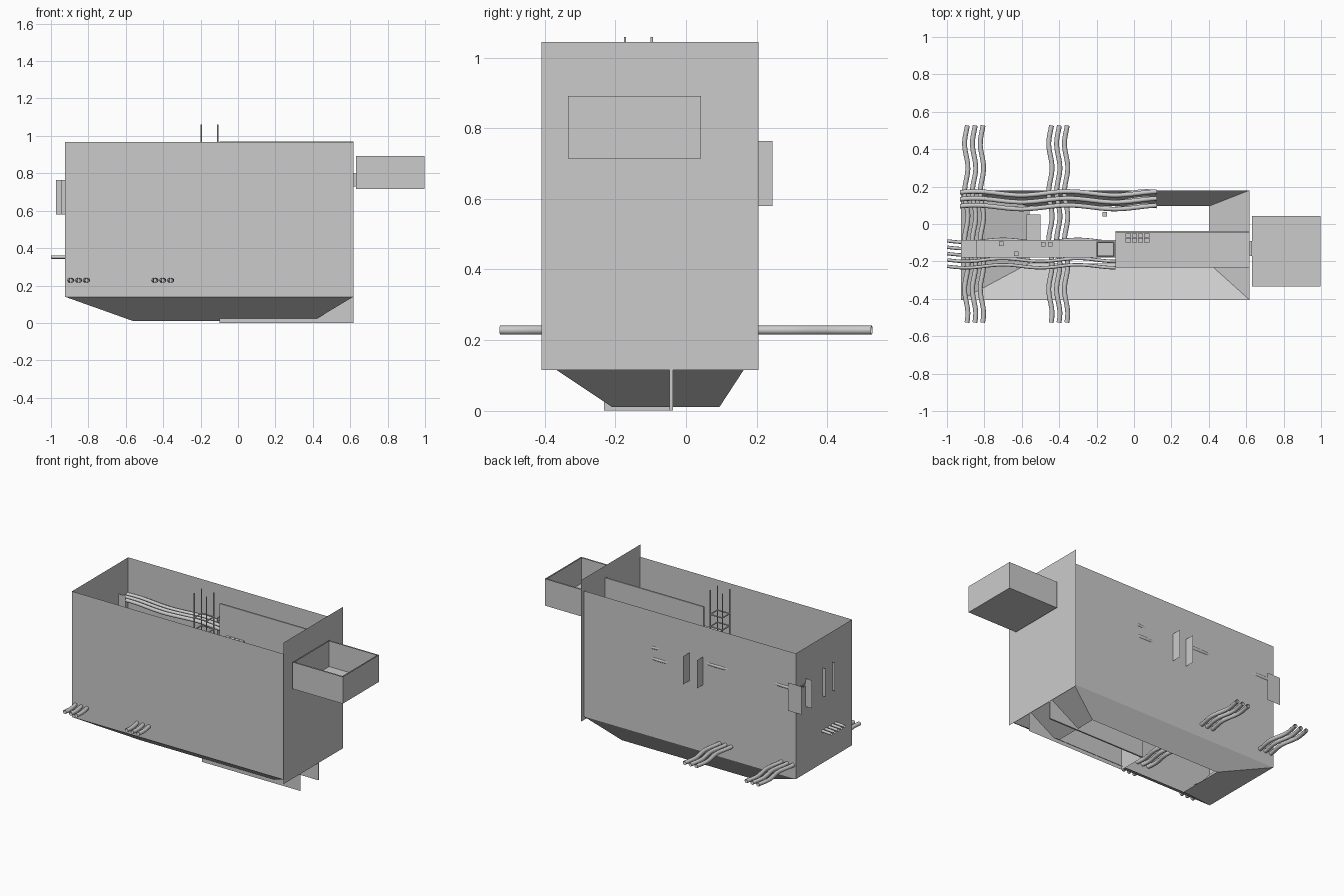
import bpy, math

if "Cube" in bpy.data.objects:
    bpy.data.objects.remove(bpy.data.objects["Cube"])

def mesh(name, verts, faces):
    me = bpy.data.meshes.new(name)
    me.from_pydata(verts, [], faces)
    ob = bpy.data.objects.new(name, me)
    bpy.context.collection.objects.link(ob)
    return ob

SIDES = {'-z': (0, 3, 2, 1), '+z': (4, 5, 6, 7), '-y': (0, 1, 5, 4),
         '+x': (1, 2, 6, 5), '+y': (2, 3, 7, 6), '-x': (3, 0, 4, 7)}

def box(name, x, y, z, skip=()):
    """Axis-aligned box from ranges, leaving out the skipped sides."""
    v = [(x[i], y[j], z[k]) for k in (0, 1) for i, j in ((0, 0), (1, 0), (1, 1), (0, 1))]
    return mesh(name, v, [f for s, f in SIDES.items() if s not in skip])

def panel_x(name, x, y, z):
    return mesh(name, [(x, y[0], z[0]), (x, y[1], z[0]), (x, y[1], z[1]), (x, y[0], z[1])], [(0, 1, 2, 3)])

def panel_y(name, y, x, z):
    return mesh(name, [(x[0], y, z[0]), (x[1], y, z[0]), (x[1], y, z[1]), (x[0], y, z[1])], [(0, 1, 2, 3)])

def tube(name, pts, r, sides=2, caps=False):
    cu = bpy.data.curves.new(name, 'CURVE')
    cu.dimensions = '3D'
    cu.bevel_depth, cu.bevel_resolution, cu.use_fill_caps = r, sides, caps
    s = cu.splines.new('POLY')
    s.points.add(len(pts) - 1)
    for p, c in zip(s.points, pts):
        p.co = (*c, 1)
        p.radius = 1
    ob = bpy.data.objects.new(name, cu)
    bpy.context.collection.objects.link(ob)
    return ob

def wavy(name, axis, a, b, off, z, r, amp, wave, phase=0):
    """Wavy horizontal pipe running along x or y."""
    n = 40
    pts = []
    for i in range(n + 1):
        t = a + (b - a) * i / n
        w = off + amp * math.sin(2 * math.pi * t / wave + phase)
        pts.append((t, w, z) if axis == 'x' else (w, t, z))
    return tube(name, pts, r)

# main open casing with tapering open hopper underneath
X, Y, ZB, ZT = (-0.925, 0.617), (-0.405, 0.18), 0.14, 0.967
box("casing", X, Y, (ZB, ZT), ('-z', '+z', '+x'))
lo = [(-0.56, -0.21, 0.01), (0.40, -0.21, 0.01), (0.40, 0.095, 0.01), (-0.56, 0.095, 0.01)]
hi = [(X[0], Y[0], ZB), (X[1], Y[0], ZB), (X[1], Y[1], ZB), (X[0], Y[1], ZB)]
mesh("hopper", lo + hi, [SIDES[s] for s in ('-y', '+x', '+y', '-x')])

# tall end plate and outer tray with its bracket
panel_x("end_plate", 0.62, (-0.41, 0.205), (0.115, 1.045))
box("tray", (0.632, 0.997), (-0.335, 0.042), (0.715, 0.892), ('+z',))
box("tray_inner", (0.640, 0.989), (-0.327, 0.034), (0.723, 0.892), ('+z',))
box("tray_bracket", (0.617, 0.632), (-0.17, -0.09), (0.73, 0.80))

# inner cabinet, open below, with a raised back board
box("cabinet", (-0.10, 0.617), (-0.232, -0.045), (0.0, 0.74), ('-z', '+x'))
box("cabinet_board", (-0.10, 0.617), (-0.047, -0.037), (0.0, 0.97))
for i in range(4):
    for j in range(2):
        x, y = -0.045 + i * 0.033, -0.098 + j * 0.026
        box("cabinet_key", (x, x + 0.028), (y, y + 0.022), (0.74, 0.775))

# conveyor shelf with small blocks
box("shelf", (-0.925, -0.10), (-0.178, -0.085), (0.60, 0.615))
box("shelf_end_block", (-0.925, -0.84), (-0.178, -0.085), (0.615, 0.63))
for x, y in ((-0.71, -0.105), (-0.63, -0.16), (-0.485, -0.108), (-0.447, -0.108), (-0.157, 0.053)):
    box("small_block", (x - 0.012, x + 0.012), (y - 0.012, y + 0.012), (0.615, 0.64))
box("side_block", (-0.575, -0.50), (-0.085, 0.05), (0.55, 0.60))

# mast: four posts with square rings
mx, my = (-0.197, -0.108), (-0.173, -0.097)
ring = [(mx[0], my[0]), (mx[1], my[0]), (mx[1], my[1]), (mx[0], my[1])]
for x, y in ring:
    tube("mast_post", [(x, y, 0.60), (x, y, 1.06)], 0.004, 1, True)
for z in (0.66, 0.74, 0.82, 0.90):
    for a, b in zip(ring, ring[1:] + ring[:1]):
        tube("mast_rung", [(*a, z), (*b, z)], 0.004, 1, True)

# guide fins through the left and back walls
for y, x0, x1 in ((0.188, -0.972, -0.875), (0.08, -0.972, -0.875),
                  (-0.10, -0.945, -0.86), (-0.20, -0.945, -0.86)):
    panel_y("left_fin", y, (x0, x1), (0.58, 0.765))
for x in (-0.15, -0.25):
    panel_x("back_fin", x, (0.14, 0.245), (0.58, 0.765))

# cross pipes, two bundles of three
for c in (-0.855, -0.405):
    for k in (-1, 0, 1):
        wavy("cross_pipe", 'y', -0.527, 0.527, c + k * 0.042, 0.228, 0.013, 0.009, 0.26, 0.6)

# long pipes by the back wall, upper and lower layer
for k in range(3):
    y = 0.09 + k * 0.037
    wavy("back_pipe_upper", 'x', -0.93, 0.122, y, 0.728, 0.012, 0.010, 0.50, -0.3)
    wavy("back_pipe_lower", 'x', -0.14, 0.122, y, 0.655, 0.012, 0.010, 0.36, 0.4)

# low pipes leaving through the left wall
for k in range(5):
    wavy("left_pipe", 'x', -0.998, -0.10, -0.09 - k * 0.034, 0.352, 0.009, 0.008, 0.40)
